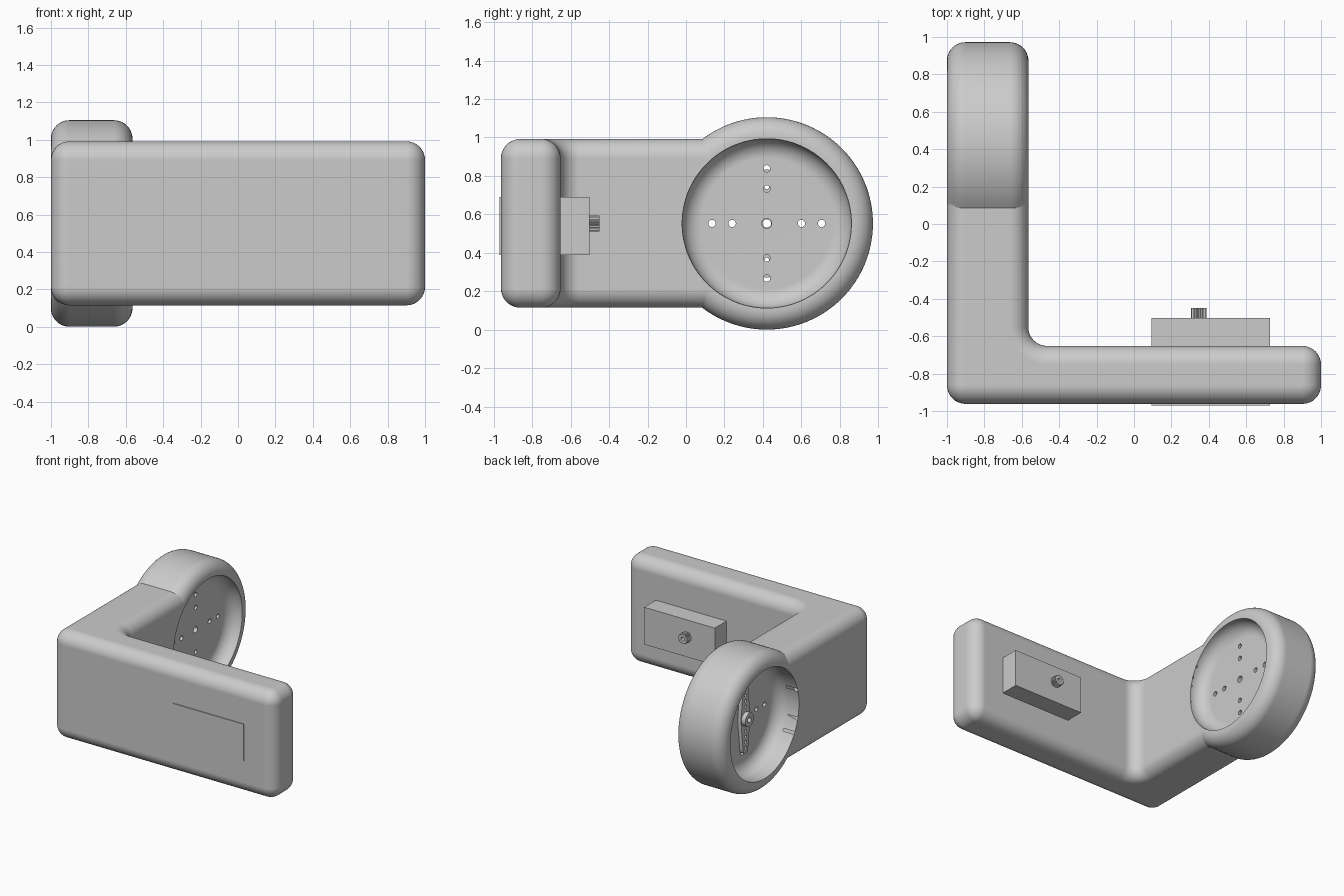
import bpy, bmesh, math
from mathutils import Matrix, Vector

if "Cube" in bpy.data.objects:
    bpy.data.objects.remove(bpy.data.objects["Cube"])

grey = bpy.data.materials.new("light grey plastic")
grey.use_nodes = True
grey.diffuse_color = (0.6, 0.6, 0.6, 1)
grey.node_tree.nodes["Principled BSDF"].inputs["Base Color"].default_value = (0.6, 0.6, 0.6, 1)

HALF_PI = math.pi / 2
ALONG_X = Matrix.Rotation(HALF_PI, 4, 'Y')
ALONG_Y = Matrix.Rotation(-HALF_PI, 4, 'X')
X0, X1 = -1.0, -0.565           # thickness of the side arm
BOTTOM, TOP = 0.115, 0.992      # height of the arms
HUB = Vector((0, 0.42, 0.553))  # centre of the round housing
R = 0.1                         # rounding of every edge


def finish(bm, name):
    bmesh.ops.remove_doubles(bm, verts=bm.verts, dist=1e-5)
    bmesh.ops.recalc_face_normals(bm, faces=bm.faces)
    mesh = bpy.data.meshes.new(name)
    bm.to_mesh(mesh)
    bm.free()
    mesh.materials.append(grey)
    ob = bpy.data.objects.new(name, mesh)
    bpy.context.collection.objects.link(ob)
    return ob


def loft(name, rings, matrix=Matrix()):
    """Skin equal-length closed rings and cap both ends."""
    bm = bmesh.new()
    loops = [[bm.verts.new(matrix @ Vector(p)) for p in ring] for ring in rings]
    n = len(rings[0])
    for a, b in zip(loops, loops[1:]):
        for i in range(n):
            j = (i + 1) % n
            bm.faces.new((a[i], a[j], b[j], b[i]))
    bm.faces.new(loops[0][::-1])
    bm.faces.new(loops[-1])
    return finish(bm, name)


def lathe(name, profile, centre, axis, steps=96):
    """Turn (radius, height) points about an axis."""
    rings = [[(r * math.cos(math.tau * i / steps), r * math.sin(math.tau * i / steps), h)
              for i in range(steps)] for r, h in profile]
    return loft(name, rings, Matrix.Translation(centre) @ axis)


def arc(r, h, radius, start, end, steps=10):
    angles = [math.radians(start + (end - start) * i / steps) for i in range(steps + 1)]
    return [(r + radius * math.cos(t), h + radius * math.sin(t)) for t in angles]


def boolean(target, tool, operation):
    bpy.context.view_layer.objects.active = target
    mod = target.modifiers.new(operation, 'BOOLEAN')
    mod.object, mod.operation, mod.solver = tool, operation, 'EXACT'
    bpy.ops.object.modifier_apply(modifier=mod.name)
    bpy.data.objects.remove(tool)


def smooth(ob):
    bpy.ops.object.select_all(action='DESELECT')
    ob.select_set(True)
    bpy.context.view_layer.objects.active = ob
    bpy.ops.object.shade_smooth_by_angle(angle=math.radians(30))
    mod = ob.modifiers.new("even shading", 'WEIGHTED_NORMAL')
    mod.keep_sharp = True


# L-shaped body with rounded edges
def outline(inset):
    corners = [(X0, -0.962, 180), (1, -0.962, 270), (1, -0.652, 0),
               (X1, -0.652, 270), (X1, 0.42, 0), (X0, 0.42, 90)]
    points = []
    for i, (x, y, start) in enumerate(corners):
        inner = i == 3
        sx = 1 if x < 0 and (i in (0, 3, 5)) else -1
        sy = 1 if i in (0, 1, 3) else -1
        radius = R + inset if inner else R - inset
        sweep = (start, start - 90) if inner else (start, start + 90)
        points += arc(x + sx * R, y + sy * R, radius, *sweep, steps=8)
    return points


levels = [(R - c, BOTTOM + R + s) for c, s in arc(0, 0, R, -90, 0)]
levels += [(R - c, TOP - R + s) for c, s in arc(0, 0, R, 0, 90)]
body = loft("bracket_body", [[(x, y, z) for x, y in outline(d)] for d, z in levels])

# Round housing at the end of the side arm
RIM = 0.552
lo, hi = X0 - 0.001, X1 + 0.001
housing = [(0, lo)] + arc(RIM - R, lo + R, R, -90, 0) + arc(RIM - R, hi - R, R, 0, 90) + [(0, hi)]
boolean(body, lathe("housing", housing, HUB, ALONG_X, 128), 'UNION')

# Dished recess on each side, leaving a web between them
BORE, WEB_IN, WEB_OUT = 0.44, -0.675, -0.80
inner = [(0, WEB_IN)] + arc(BORE - R, WEB_IN + R, R, -90, 0) + [(BORE, -0.4), (0, -0.4)]
outer = [(0, -1.2), (BORE, -1.2)] + arc(BORE - R, WEB_OUT - R, R, 0, 90) + [(0, WEB_OUT)]
for profile in (inner, outer):
    boolean(body, lathe("recess_cutter", profile, HUB, ALONG_X, 128), 'DIFFERENCE')


def drill(target, dy, dz, radius):
    hole = lathe("hole_cutter", [(radius, -1.1), (radius, -0.5)],
                 HUB + Vector((0, dy, dz)), ALONG_X, 20)
    boolean(target, hole, 'DIFFERENCE')


# Screw holes in a cross
drill(body, 0, 0, 0.026)
for d in (-0.285, -0.18, 0.18, 0.285):
    drill(body, d, 0, 0.019)
    drill(body, 0, d, 0.018)
smooth(body)

# Tapered servo horn against the outer side of the web
half = [(y, z + 0.25) for y, z in arc(0, 0, 0.032, 0, 180)]
horn_outline = [(0.06, 0)] + half + [(-0.06, 0)] + [(-y, -z) for y, z in half]
horn = loft("servo_horn", [[(x, HUB.y + y, HUB.z + z) for y, z in horn_outline]
                           for x in (WEB_OUT - 0.03, WEB_OUT + 0.002)])
collar = lathe("collar", [(0.055, WEB_OUT - 0.065), (0.055, WEB_OUT - 0.01)], HUB, ALONG_X, 32)
boolean(horn, collar, 'UNION')
drill(horn, 0, 0, 0.022)
for d in (0.1, 0.145, 0.19, 0.235):
    for side in (-1, 1):
        drill(horn, 0, side * d, 0.012)
smooth(horn)

# Servo motor block set through the front arm
rect = [(0.093, 0.388), (0.727, 0.388), (0.727, 0.69), (0.093, 0.69)]
loft("servo_motor", [[(x, y, z) for x, z in rect] for y in (-0.97, -0.502)])

# Splined output shaft with a screw hole
SHAFT = Vector((0.345, 0, HUB.z))
teeth = 20
spline = [((0.042 if i % 2 else 0.036) * math.cos(math.pi * i / teeth),
           (0.042 if i % 2 else 0.036) * math.sin(math.pi * i / teeth)) for i in range(2 * teeth)]
shaft = loft("servo_shaft", [[(SHAFT.x + x, y, SHAFT.z + z) for x, z in spline]
                             for y in (-0.51, -0.45)])
boolean(shaft, lathe("screw_hole", [(0.016, -0.49), (0.016, -0.4)], SHAFT, ALONG_Y, 20), 'DIFFERENCE')
